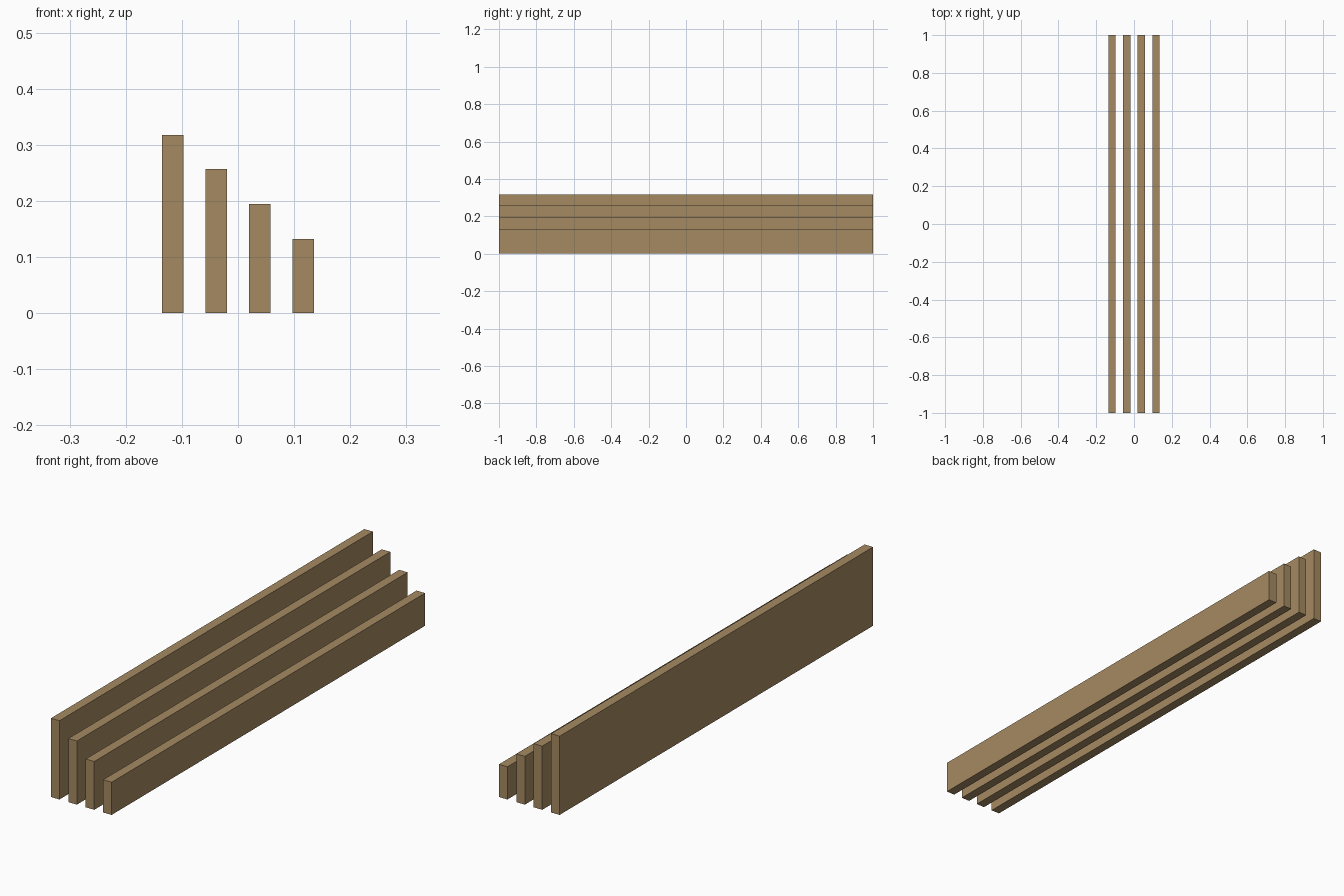
import bpy

# Remove the default cube
cube = bpy.data.objects.get("Cube")
if cube:
    bpy.data.objects.remove(cube, do_unlink=True)

# Plain wood colour
wood = bpy.data.materials.new("tan_wood")
wood.use_nodes = True
colour = (0.376, 0.254, 0.122, 1.0)
wood.diffuse_color = colour
wood.node_tree.nodes["Principled BSDF"].inputs["Base Color"].default_value = colour

THICKNESS, LENGTH, SPACING = 0.038, 2.0, 0.0777
HEIGHTS = (0.318, 0.257, 0.195, 0.132)


def add_plank(name, x, height):
    """Upright plank running front to back, standing on the ground."""
    bpy.ops.mesh.primitive_cube_add(size=1, location=(x, 0, height / 2))
    plank = bpy.context.object
    plank.name = name
    plank.scale = (THICKNESS, LENGTH, height)
    bpy.ops.object.transform_apply(location=False, rotation=False, scale=True)
    plank.data.materials.append(wood)


# Four planks stepping down from tall to short
for i, height in enumerate(HEIGHTS):
    add_plank(f"plank_{i + 1}", (i - 1.5) * SPACING, height)
